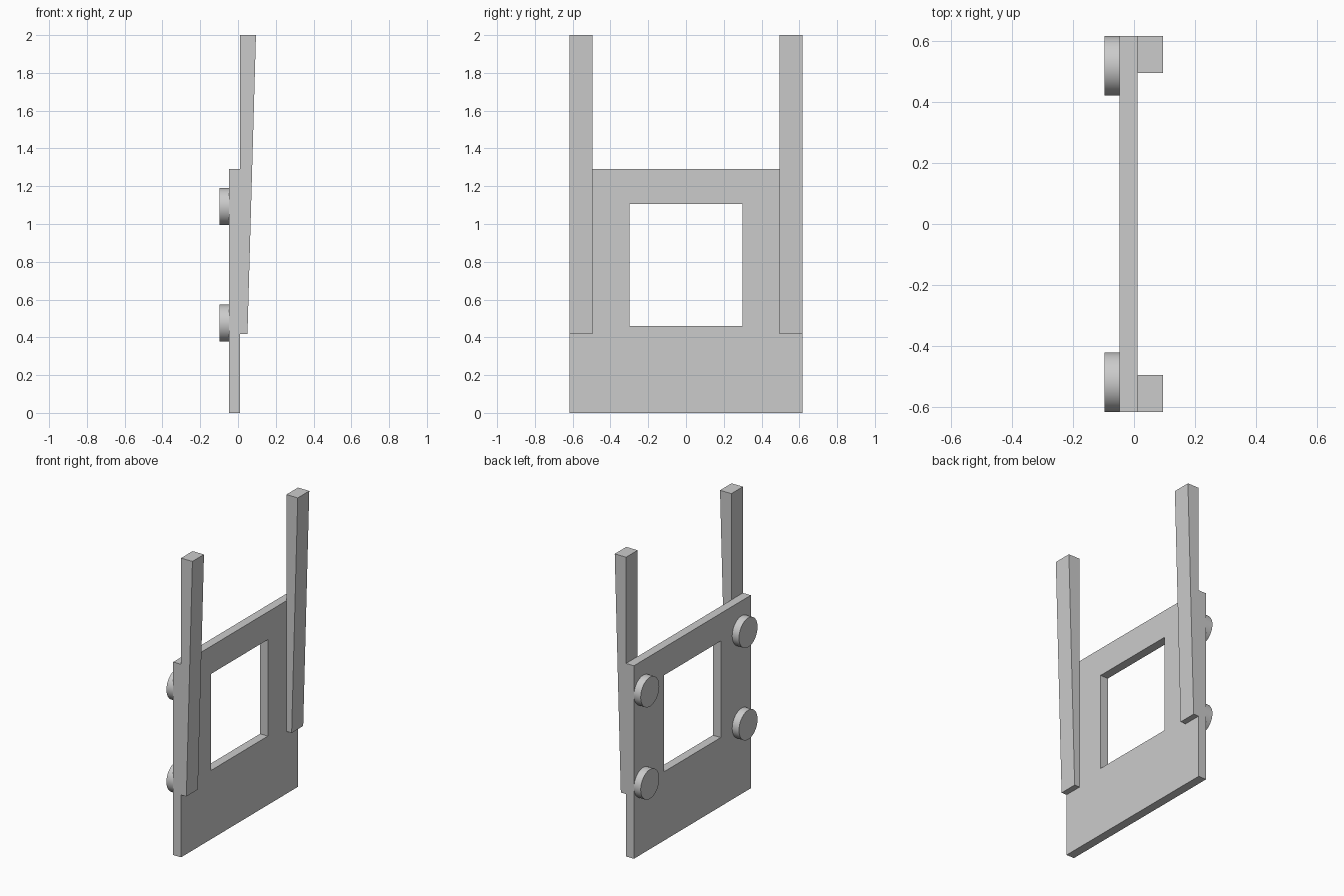
import bpy
import bmesh
import math
from mathutils import Matrix

cube = bpy.data.objects.get("Cube")
if cube:
    bpy.data.objects.remove(cube, do_unlink=True)

COLOUR = (0.6, 0.6, 0.6, 1.0)
grey = bpy.data.materials.new("plain_grey")
grey.use_nodes = True
grey.diffuse_color = COLOUR
grey.node_tree.nodes["Principled BSDF"].inputs["Base Color"].default_value = COLOUR

# Shared dimensions
HALF_W = 0.617
PLATE_BACK, PLATE_FACE = -0.047, 0.011


def finish(bm, name):
    bmesh.ops.recalc_face_normals(bm, faces=bm.faces)
    mesh = bpy.data.meshes.new(name)
    bm.to_mesh(mesh)
    bm.free()
    mesh.materials.append(grey)
    obj = bpy.data.objects.new(name, mesh)
    bpy.context.collection.objects.link(obj)
    return obj


def rectangle(bm, x, half_w, z0, z1):
    corners = [(-half_w, z0), (half_w, z0), (half_w, z1), (-half_w, z1)]
    return [bm.verts.new((x, y, z)) for y, z in corners]


# Plate with a window: four rectangular rings joined into a closed loop
bm = bmesh.new()
outer, window = (HALF_W, 0, 1.29), (0.3, 0.46, 1.105)
rings = [rectangle(bm, PLATE_FACE, *outer), rectangle(bm, PLATE_FACE, *window),
         rectangle(bm, PLATE_BACK, *window), rectangle(bm, PLATE_BACK, *outer)]
for i, ring in enumerate(rings):
    following = rings[(i + 1) % 4]
    for j in range(4):
        k = (j + 1) % 4
        bm.faces.new((ring[j], ring[k], following[k], following[j]))
finish(bm, "window_plate")

# Tapered rails and round pegs, one set on each side
RAIL_PROFILE = [(PLATE_FACE, 0.417), (0.05, 0.417), (0.095, 2), (PLATE_FACE, 2)]
RAIL_W = 0.122
PEG_RADIUS, PEG_DEPTH = 0.098, 0.05

for side, sign in (("front", -1), ("back", 1)):
    bm = bmesh.new()
    base = bm.faces.new([bm.verts.new((x, sign * HALF_W, z)) for x, z in RAIL_PROFILE])
    extruded = bmesh.ops.extrude_face_region(bm, geom=[base], use_keep_orig=True)
    moved = [v for v in extruded["geom"] if isinstance(v, bmesh.types.BMVert)]
    bmesh.ops.translate(bm, verts=moved, vec=(0, -sign * RAIL_W, 0))
    finish(bm, side + "_rail")

    for level, z in (("lower", 0.475), ("upper", 1.092)):
        bm = bmesh.new()
        place = (Matrix.Translation((PLATE_BACK - PEG_DEPTH / 2, sign * (HALF_W - PEG_RADIUS), z))
                 @ Matrix.Rotation(math.pi / 2, 4, "Y"))
        bmesh.ops.create_cone(bm, cap_ends=True, segments=64, radius1=PEG_RADIUS,
                              radius2=PEG_RADIUS, depth=PEG_DEPTH, matrix=place)
        peg = finish(bm, f"{side}_{level}_peg")
        bpy.ops.object.select_all(action="DESELECT")
        peg.select_set(True)
        bpy.context.view_layer.objects.active = peg
        bpy.ops.object.shade_smooth_by_angle(angle=math.radians(30))
